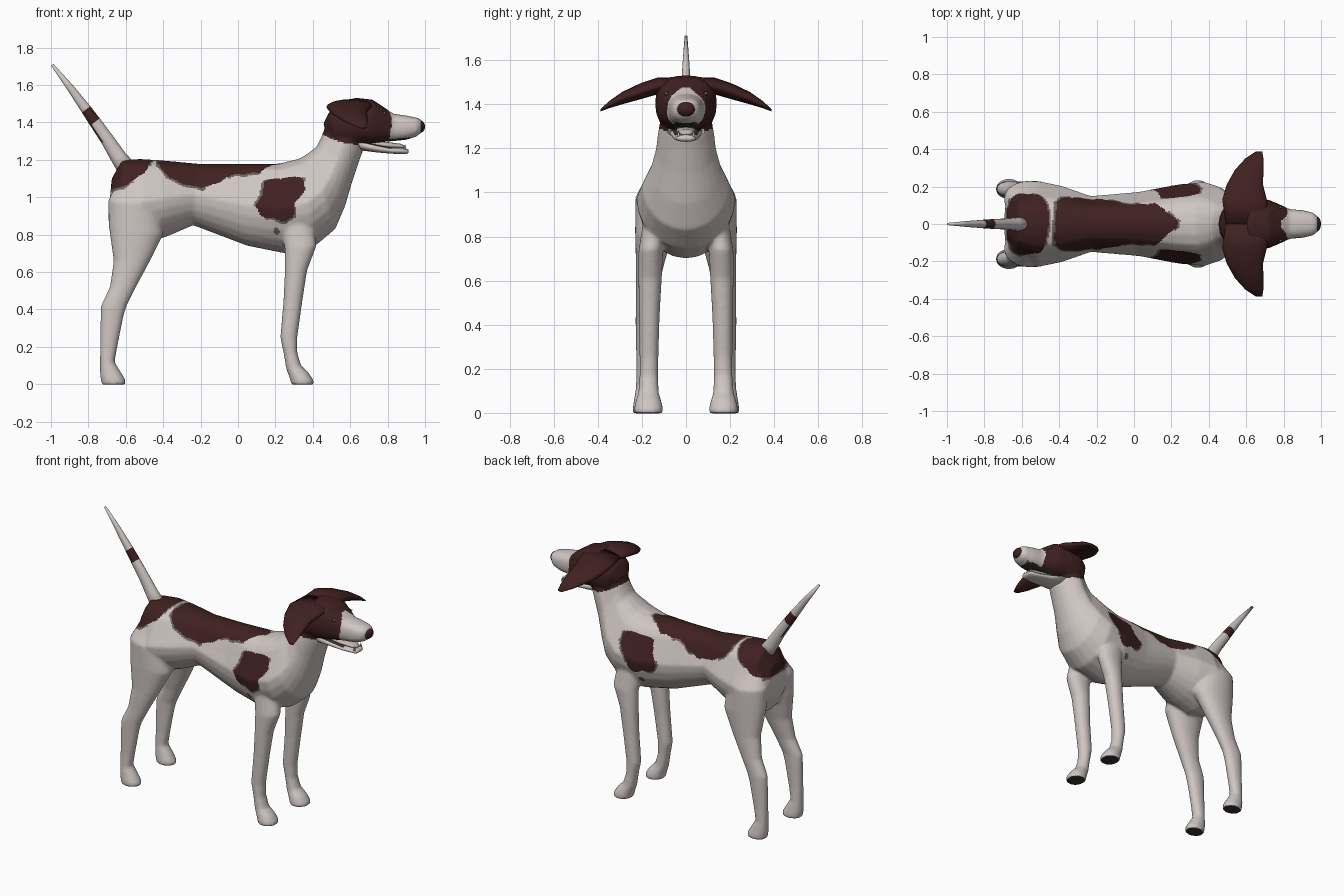
import bpy, bmesh, math

def mat(name, r, g, b):
    m = bpy.data.materials.new(name)
    m.diffuse_color = (r, g, b, 1)
    return m

WHITE = mat("warm white coat", 0.62, 0.565, 0.545)
BROWN = mat("liver brown coat", 0.052, 0.015, 0.015)
FRINGE = mat("grey patch fringe", 0.15, 0.13, 0.12)
DARK = mat("dark pads and mouth", 0.035, 0.03, 0.03)
PINK = mat("pale tongue", 0.57, 0.47, 0.45)
TOOTH = mat("teeth", 0.75, 0.72, 0.68)

# ---------- helpers ----------
def spow(v, e):
    return math.copysign(abs(v) ** e, v)

def skin(bm, loops):
    """Closed tube through a list of point loops."""
    vs = [[bm.verts.new(p) for p in loop] for loop in loops]
    n = len(vs[0])
    for a, b in zip(vs, vs[1:]):
        for i in range(n):
            j = (i + 1) % n
            bm.faces.new((a[i], a[j], b[j], b[i]))
    bm.faces.new(vs[0][::-1])
    bm.faces.new(vs[-1])

def tube(bm, rings, e=1.0, side=1, n=24, slope=0.0):
    """Each ring: two opposite points in the side view (x1,z1,x2,z2), centre y, half width.
    slope flattens the upper half into a roof shape."""
    loops = []
    for x1, z1, x2, z2, cy, w in rings:
        loop = []
        for i in range(n):
            a = 2 * math.pi * i / n
            c, s = spow(math.cos(a), e), spow(math.sin(a), e)
            if slope and c > 0:
                s = math.copysign(min(abs(s), 1 - slope * c), s)
            loop.append(((x1 + x2) / 2 + (x1 - x2) / 2 * c, side * cy + w * s,
                         (z1 + z2) / 2 + (z1 - z2) / 2 * c))
        loops.append(loop)
    skin(bm, loops)

def finish(bm, name, *mats):
    bmesh.ops.recalc_face_normals(bm, faces=bm.faces)
    me = bpy.data.meshes.new(name)
    bm.to_mesh(me)
    bm.free()
    for m in mats:
        me.materials.append(m)
    for p in me.polygons:
        p.use_smooth = True
    ob = bpy.data.objects.new(name, me)
    bpy.context.scene.collection.objects.link(ob)
    return ob

def inside(x, z, poly):
    hit = False
    for (x1, z1), (x2, z2) in zip(poly, poly[1:] + poly[:1]):
        if (z1 > z) != (z2 > z) and x < (x2 - x1) * (z - z1) / (z2 - z1) + x1:
            hit = not hit
    return hit

# ---------- torso, head and legs, fused into one skin ----------
torso = [(-.675, 1.10, -.695, .88, 0, .10), (-.62, 1.20, -.63, .77, 0, .19),
         (-.52, 1.205, -.50, .75, 0, .23), (-.40, 1.197, -.38, .79, 0, .205),
         (-.22, 1.18, -.24, .85, 0, .15), (0, 1.18, .05, .74, 0, .172),
         (.22, 1.18, .25, .70, 0, .212), (.33, 1.207, .42, .745, 0, .225),
         (.38, 1.24, .52, .83, 0, .20), (.42, 1.27, .572, .95, 0, .162),
         (.44, 1.31, .61, 1.08, 0, .138), (.46, 1.36, .65, 1.20, 0, .127),
         (.50, 1.43, .67, 1.25, 0, .115)]
head = [(.455, 1.39, .50, 1.31, 0, .06), (.49, 1.46, .52, 1.28, 0, .115),
        (.55, 1.51, .57, 1.275, 0, .135), (.63, 1.532, .64, 1.28, 0, .14),
        (.72, 1.522, .72, 1.285, 0, .13), (.79, 1.475, .79, 1.297, 0, .10),
        (.83, 1.447, .83, 1.30, 0, .08), (.90, 1.437, .90, 1.307, 0, .074),
        (.96, 1.425, .955, 1.325, 0, .062), (.985, 1.41, .98, 1.345, 0, .038)]
front_leg = [(.40, .90, .22, .90, .13, .06), (.42, .74, .25, .72, .16, .056),
             (.37, .61, .25, .60, .163, .053), (.345, .45, .243, .45, .166, .047),
             (.317, .25, .226, .25, .168, .043), (.317, .17, .243, .17, .169, .042),
             (.338, .10, .258, .08, .17, .047), (.38, .06, .27, .05, .17, .058),
             (.405, .02, .28, .02, .17, .066), (.405, -.002, .285, -.002, .17, .064)]
hind_leg = [(-.47, 1.10, -.64, 1.10, .09, .055), (-.42, .96, -.695, .98, .13, .10),
            (-.40, .80, -.69, .84, .145, .086),
            (-.47, .66, -.665, .66, .165, .062), (-.545, .52, -.685, .52, .18, .047),
            (-.595, .42, -.733, .42, .187, .042), (-.613, .36, -.735, .37, .187, .041),
            (-.645, .20, -.738, .20, .187, .038), (-.66, .12, -.738, .10, .187, .041),
            (-.62, .055, -.738, .05, .187, .05), (-.60, .02, -.733, .02, .187, .055),
            (-.603, -.002, -.728, -.002, .187, .053)]
bm = bmesh.new()
tube(bm, torso, slope=.5)
tube(bm, head, e=.78)
for s in (1, -1):
    tube(bm, front_leg, e=.95, side=s)
    tube(bm, hind_leg, e=.95, side=s)
dog = finish(bm, "body")
rm = dog.modifiers.new("fuse", 'REMESH')
rm.mode = 'VOXEL'
rm.voxel_size = .0085
sm = dog.modifiers.new("soften", 'SMOOTH')
sm.factor, sm.iterations = .5, 9
dg = bpy.context.evaluated_depsgraph_get()
me = bpy.data.meshes.new_from_object(dog.evaluated_get(dg))
dog.modifiers.clear()
dog.data = me
me.materials.clear()
for m in (WHITE, BROWN, FRINGE, DARK):
    me.materials.append(m)

# ---------- coat patches, drawn in the side view ----------
saddle = [(-.43, 1.3), (-.42, 1.16), (-.36, 1.10), (-.27, 1.065), (-.20, 1.05), (-.11, 1.07),
          (-.06, 1.11), (0, 1.125), (.14, 1.13), (.23, 1.16), (.25, 1.3)]
rump = [(-.8, 1.3), (-.8, 1.06), (-.69, 1.03), (-.61, 1.06), (-.55, 1.09), (-.50, 1.14), (-.46, 1.19), (-.46, 1.3)]
shoulder = [(.15, 1.09), (.25, 1.105), (.35, 1.11), (.36, 1.05), (.31, .97), (.29, .89), (.25, .87), (.12, .90), (.10, .95)]
mask = [(.45, 1.6), (.44, 1.35), (.50, 1.31), (.62, 1.28), (.77, 1.285), (.815, 1.31), (.825, 1.6)]

def patched(x, y, z):
    return (inside(x, z, rump) or inside(x, z, shoulder)
            or (inside(x, z, saddle) and x < .26 - 1.3 * abs(y)))

for p in me.polygons:
    p.use_smooth = True
    x, y, z = p.center
    gate = math.sin(17 * x + 13 * z + 8 * y) > -.1
    x += .005 * math.sin(45 * z + 20 * y)
    z += .004 * math.sin(60 * x)
    k = 0
    if inside(x, z, mask) and not (x > .785 and abs(y) < .01 + (x - .775) * .9):
        k = 1
    elif patched(x, y, z):
        k = 1
    elif gate and any(patched(x + dx, y, z + dz) for dx, dz in ((.015, 0), (-.012, 0), (0, .012))):
        k = 2
    elif math.hypot(x - .21, z - .82) < .018 and abs(y) > .1:
        k = 2
    if p.normal.z < -.7 and z < .02:
        k = 3
    if p.normal.z < -.85 and .74 < x < .925 and abs(y) < .058 and z > 1.25:
        k = 3
    p.material_index = k

# ---------- tail with one band ----------
bm = bmesh.new()
spine = [(-.57, 1.12, .055), (-.64, 1.215, .043), (-.70, 1.31, .036), (-.765, 1.403, .032),
         (-.812, 1.47, .028), (-.90, 1.59, .019), (-.993, 1.708, .008)]
tube(bm, [(x + .8 * r, z + .6 * r, x - .8 * r, z - .6 * r, 0, r * .8) for x, z, r in spine], n=16)
tail = finish(bm, "tail", WHITE, BROWN)
for p in tail.data.polygons:
    if abs(p.center.x * 1.43 + .305 - 0 + p.center.z - .614) < .05 or 1.41 < p.center.z < 1.46:
        p.material_index = int(-.83 < p.center.x < -.75)

# ---------- ears: leaf sections from the skull outwards (y, back x, front x, z, half thickness) ----------
ear = [(.0, .49, .74, 1.495, .03), (.13, .472, .71, 1.483, .038), (.21, .495, .69, 1.458, .036),
       (.29, .54, .692, 1.428, .028), (.35, .595, .692, 1.398, .016), (.387, .65, .686, 1.373, .005)]
for s, nm in ((1, "ear_left"), (-1, "ear_right")):
    bm = bmesh.new()
    loops = []
    for y, xb, xf, z, t in ear:
        loops.append([((xb + xf) / 2 + (xf - xb) / 2 * math.cos(a), s * y, z + t * math.sin(a))
                      for a in (2 * math.pi * i / 16 for i in range(16))])
    skin(bm, loops)
    finish(bm, nm, BROWN)

# ---------- lower jaw and tongue ----------
bm = bmesh.new()
tube(bm, [(.63, 1.31, .66, 1.25, 0, .085), (.74, 1.283, .74, 1.24, 0, .066), (.82, 1.265, .82, 1.233, 0, .056),
          (.895, 1.262, .90, 1.230, 0, .043), (.913, 1.253, .912, 1.238, 0, .028)], e=.8)
jaw = finish(bm, "lower_jaw", WHITE, DARK)
for p in jaw.data.polygons:
    if p.normal.z > .85 and p.center.x < .84:
        p.material_index = 1
bm = bmesh.new()
tube(bm, [(.70, 1.305, .70, 1.275, 0, .045), (.80, 1.295, .80, 1.262, 0, .043),
          (.87, 1.286, .87, 1.26, 0, .035), (.895, 1.274, .895, 1.262, 0, .02)], n=14)
finish(bm, "tongue", PINK)

# ---------- nose, eyes and lower canine teeth ----------
def ball(name, c, r, m):
    bm = bmesh.new()
    bmesh.ops.create_uvsphere(bm, u_segments=16, v_segments=10, radius=1)
    bmesh.ops.scale(bm, vec=r, verts=bm.verts)
    bmesh.ops.translate(bm, vec=c, verts=bm.verts)
    finish(bm, name, m)

ball("nose", (.973, 0, 1.378), (.027, .042, .034), BROWN)
for s, nm in ((1, "left"), (-1, "right")):
    ball("eye_" + nm, (.772, s * .083, 1.445), (.016, .014, .013), DARK)
    ball("eye_glint_" + nm, (.785, s * .09, 1.45), (.005, .005, .005), TOOTH)
    bm = bmesh.new()
    bmesh.ops.create_cone(bm, cap_ends=True, segments=8, radius1=.008, radius2=.001, depth=.028)
    bmesh.ops.translate(bm, vec=(.893, s * .034, 1.268), verts=bm.verts)
    finish(bm, "canine_tooth_" + nm, TOOTH)
